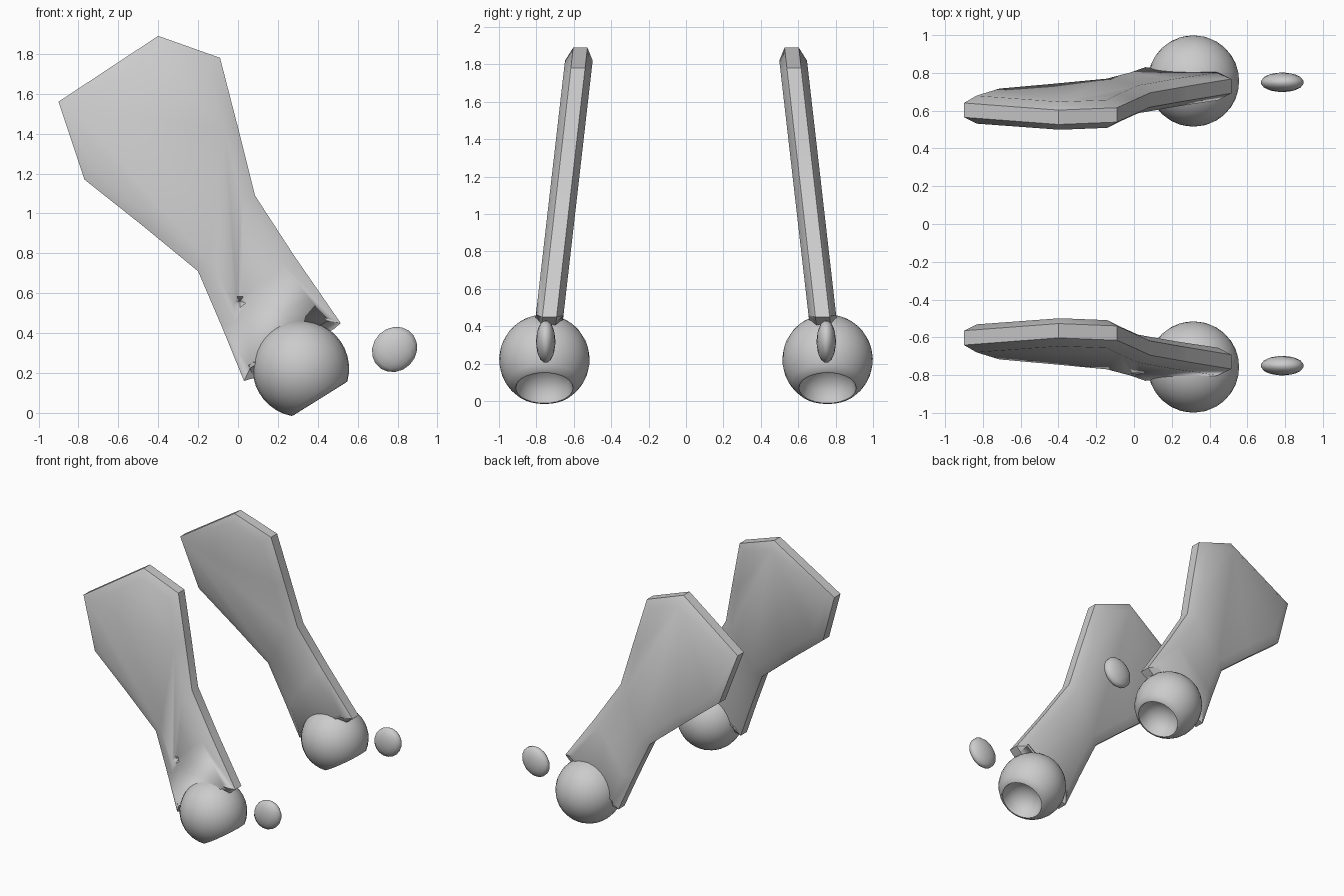
import bpy, bmesh, math
from mathutils import Vector, Matrix

if "Cube" in bpy.data.objects:
    bpy.data.objects.remove(bpy.data.objects["Cube"])


def finish(bm, name, side, angle):
    # the parts are modelled on the -y side; side=1 reflects them to +y
    if side > 0:
        bmesh.ops.scale(bm, vec=(1, -1, 1), verts=bm.verts)
    bmesh.ops.recalc_face_normals(bm, faces=bm.faces)
    mesh = bpy.data.meshes.new(name)
    bm.to_mesh(mesh)
    bm.free()
    ob = bpy.data.objects.new(name, mesh)
    bpy.context.collection.objects.link(ob)
    bpy.ops.object.select_all(action='DESELECT')
    ob.select_set(True)
    bpy.context.view_layer.objects.active = ob
    bpy.ops.object.shade_smooth_by_angle(angle=math.radians(angle))
    return ob


OUTLINE = [(-0.90, 1.56), (-0.77, 1.17), (-0.48, 0.94), (-0.20, 0.71),
           (-0.08, 0.43), (0.03, 0.16), (0.08, 0.175), (0.48, 0.42),
           (0.515, 0.45), (0.28, 0.79), (0.085, 1.09), (0.0, 1.43),
           (-0.09, 1.78), (-0.40, 1.89)]


def lean(z):
    return -0.73 + 0.1146 * (z - 0.45)


def blade(side):
    # flat plate with thin rim and raised faces, leaning inward at the top
    bm = bmesh.new()
    rim = 0.038
    front = [bm.verts.new((x, -rim, z)) for x, z in OUTLINE]
    back = [bm.verts.new((x, rim, z)) for x, z in OUTLINE]
    n = len(OUTLINE)
    caps = [bm.faces.new(front), bm.faces.new(back[::-1])]
    for i in range(n):
        j = (i + 1) % n
        bm.faces.new((front[i], back[i], back[j], front[j]))
    bmesh.ops.recalc_face_normals(bm, faces=bm.faces)
    bmesh.ops.inset_individual(bm, faces=caps, thickness=0.07, depth=0.036)
    for v in bm.verts:
        v.co.y += lean(v.co.z)
    return finish(bm, "blade", side, 50)


def socket_ball(side):
    # lathe: sphere cut by a slanted plane, with a rounded lip and a hollow bowl
    r = 0.242
    lip = math.acos(0.165 / r)
    a_end = math.pi / 2 + lip
    prof = [(r * math.sin(a_end * i / 14), -r * math.cos(a_end * i / 14))
            for i in range(15)]
    pr, ph = prof[-1]
    prof += [(pr - 0.012, ph + 0.002)]
    depth = 0.13
    for i in range(1, 8):
        t = i / 7 * math.pi / 2
        prof.append(((pr - 0.018) * math.cos(t), ph - depth * math.sin(t)))
    bm = bmesh.new()
    vs = [bm.verts.new((a, 0, h)) for a, h in prof]
    es = [bm.edges.new(p) for p in zip(vs, vs[1:])]
    bmesh.ops.spin(bm, geom=vs + es, cent=(0, 0, 0), axis=(0, 0, 1),
                   angle=math.tau, steps=28)
    bmesh.ops.remove_doubles(bm, verts=bm.verts, dist=0.0005)
    rot = Vector((0, 0, 1)).rotation_difference(Vector((0.53, 0, -0.85)))
    bm.transform(Matrix.Translation((0.315, -0.757, 0.222)) @ rot.to_matrix().to_4x4())
    return finish(bm, "socket_ball", side, 50)


def pebble(side):
    # small flattened ellipsoid floating ahead of the ball
    bm = bmesh.new()
    bmesh.ops.create_uvsphere(bm, u_segments=14, v_segments=9, radius=1)
    bm.transform(Matrix.Translation((0.785, -0.75, 0.318))
                 @ Matrix.Rotation(math.radians(-45), 4, 'Y')
                 @ Matrix.Diagonal((0.122, 0.052, 0.108, 1)))
    return finish(bm, "pebble", side, 60)


for side in (-1, 1):
    plate = blade(side)
    socket_ball(side)
    pebble(side)
    if side < 0:
        # small pit pressed into the front face of the front blade
        bm = bmesh.new()
        bmesh.ops.create_cone(bm, segments=5, radius1=0.05, radius2=0,
                              depth=0.08, cap_ends=True)
        bm.transform(Matrix.Translation((0.01, lean(0.56) - 0.066, 0.56))
                     @ Matrix.Rotation(math.radians(-90), 4, 'X'))
        cutter = finish(bm, "pit_cutter", -1, 30)
        cutter.hide_render = True
        cutter.hide_set(True)
        cut = plate.modifiers.new("pit", 'BOOLEAN')
        cut.operation = 'DIFFERENCE'
        cut.object = cutter
